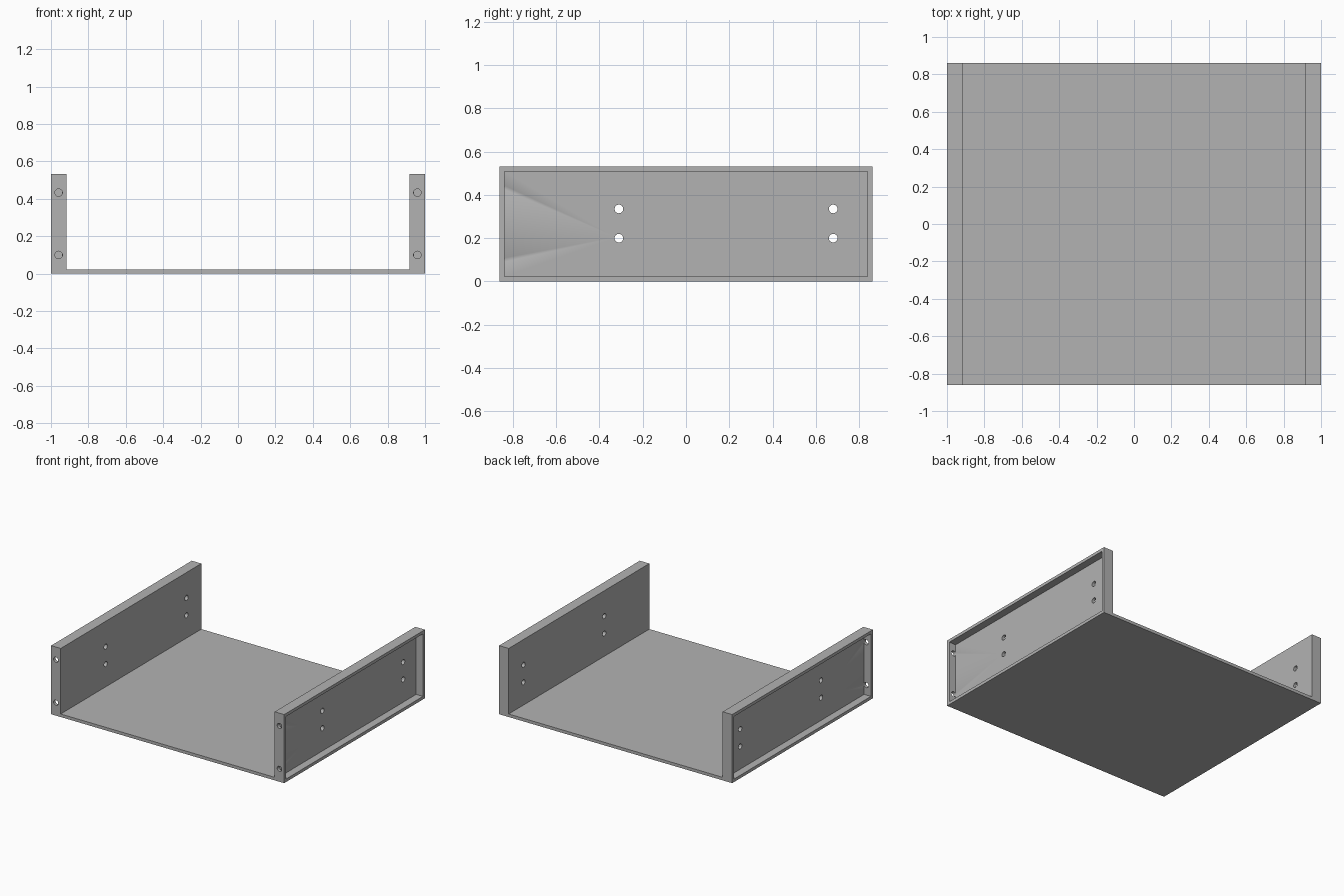
import bpy
import math

if "Cube" in bpy.data.objects:
    bpy.data.objects.remove(bpy.data.objects["Cube"])

W, D, H = 1.0, 0.862, 0.532   # half width, half depth, height
T = 0.0235                    # sheet thickness
INNER = 0.918                 # inner face of the side walls
HOLE_R = 0.02

grey = bpy.data.materials.new("plain_grey")
grey.diffuse_color = (0.448, 0.448, 0.448, 1)
grey.use_nodes = True
grey.node_tree.nodes["Principled BSDF"].inputs["Base Color"].default_value = grey.diffuse_color


def box(name, lo, hi):
    """Box between two opposite corners."""
    bpy.ops.mesh.primitive_cube_add(size=1)
    ob = bpy.context.object
    ob.name = name
    ob.location = [(a + b) / 2 for a, b in zip(lo, hi)]
    ob.scale = [b - a for a, b in zip(lo, hi)]
    bpy.ops.object.transform_apply(location=True, rotation=True, scale=True)
    return ob


def rod(name, centre, length, rotation):
    """Round hole cutter."""
    bpy.ops.mesh.primitive_cylinder_add(vertices=32, radius=HOLE_R, depth=length,
                                        location=centre, rotation=rotation)
    ob = bpy.context.object
    ob.name = name
    bpy.ops.object.transform_apply(location=True, rotation=True, scale=True)
    return ob


def cut(target, cutter):
    """Subtract the cutter and remove it."""
    cutter.hide_render = True
    mod = target.modifiers.new("cut", 'BOOLEAN')
    mod.operation = 'DIFFERENCE'
    mod.solver = 'EXACT'
    mod.object = cutter
    bpy.context.view_layer.objects.active = target
    bpy.ops.object.modifier_apply(modifier=mod.name)
    bpy.data.objects.remove(cutter, do_unlink=True)


# Tray body: block with an open central channel
tray = box("tray_body", (-W, -D, 0), (W, D, H))
cut(tray, box("channel", (-INNER, -2, T), (INNER, 2, 2)))

for s in (-1, 1):
    # Recess in the outer face, leaving a rim all round the side wall
    xs = sorted((s * (INNER + T), s * 1.2))
    cut(tray, box("side_recess", (xs[0], -D + T, T), (xs[1], D - T, H - T)))

    # Mounting holes through the side sheet
    for y in (-0.31, 0.68):
        for z in (0.2, 0.335):
            cut(tray, rod("side_hole", (s * (INNER + T / 2), y, z), 0.1,
                          (0, math.pi / 2, 0)))

    # Holes through the front rim
    for z in (0.1, 0.433):
        cut(tray, rod("front_hole", (s * 0.959, -D + T / 2, z), T + 0.004,
                      (math.pi / 2, 0, 0)))

tray.data.materials.clear()
tray.data.materials.append(grey)
for p in tray.data.polygons:
    p.material_index = 0

# Smooth hole walls, sharp sheet edges
bpy.ops.object.select_all(action='DESELECT')
tray.select_set(True)
bpy.context.view_layer.objects.active = tray
bpy.ops.object.shade_smooth_by_angle(angle=math.radians(30))
